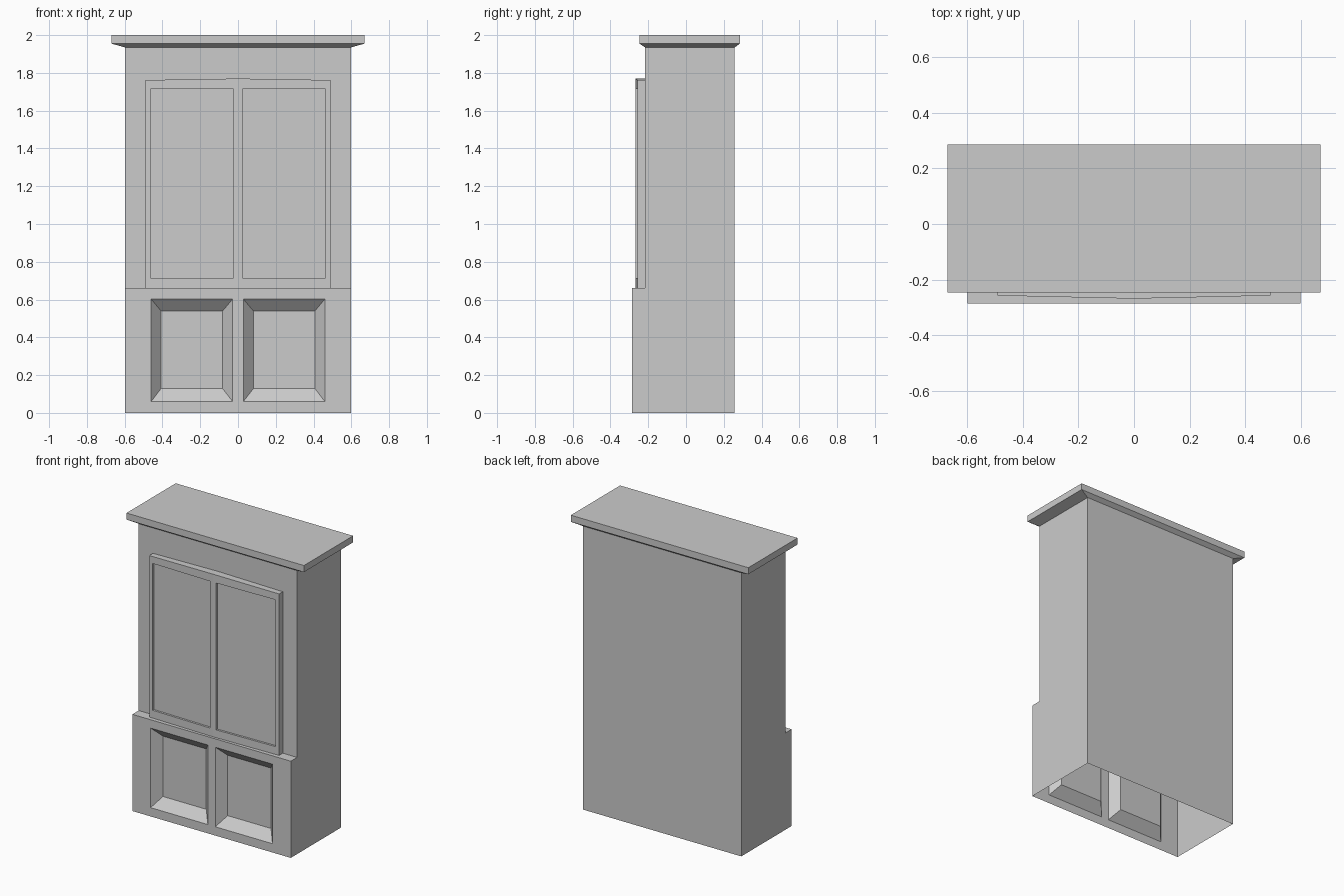
import bpy, bmesh

if "Cube" in bpy.data.objects:
    bpy.data.objects.remove(bpy.data.objects["Cube"])

BACK, UPPER, LOWER = 0.258, -0.217, -0.285   # y of back, upper front, lower front
LEDGE, TOP = 0.66, 1.935                     # z of the step and of the body top


def quad(bm, *pts):
    bm.faces.new([bm.verts.new(p) for p in pts])


def corners(x0, x1, z0, z1, y):
    """Rectangle facing the front; y is a function of x."""
    return [(x0, y(x0), z0), (x1, y(x1), z0), (x1, y(x1), z1), (x0, y(x0), z1)]


def recessed_face(bm, outer, hole, floor):
    """Face with a border, sloped or straight recess walls and a sunken floor."""
    for a, b in ((outer, hole), (hole, floor)):
        for i in range(4):
            j = (i + 1) % 4
            quad(bm, a[i], a[j], b[j], b[i])
    quad(bm, *floor)


def finish(bm, name, normals=True):
    bmesh.ops.remove_doubles(bm, verts=bm.verts, dist=0.0005)
    if normals:
        bmesh.ops.recalc_face_normals(bm, faces=bm.faces)
    mesh = bpy.data.meshes.new(name)
    bm.to_mesh(mesh)
    bm.free()
    ob = bpy.data.objects.new(name, mesh)
    bpy.context.collection.objects.link(ob)
    mirror = ob.modifiers.new("mirror", 'MIRROR')
    mirror.use_clip = True
    return ob


# Cabinet body: right half of a shell open underneath
bm = bmesh.new()
W = 0.598
quad(bm, (0, UPPER, LEDGE), (W, UPPER, LEDGE), (W, UPPER, TOP), (0, UPPER, TOP))
quad(bm, (0, LOWER, LEDGE), (W, LOWER, LEDGE), (W, UPPER, LEDGE), (0, UPPER, LEDGE))
quad(bm, (W, BACK, 0), (0, BACK, 0), (0, BACK, TOP), (W, BACK, TOP))
profile = [(LOWER, 0), (BACK, 0), (BACK, TOP), (UPPER, TOP), (UPPER, LEDGE), (LOWER, LEDGE)]
bm.faces.new([bm.verts.new((W, y, z)) for y, z in profile])
recessed_face(bm,
              corners(0, W, 0, LEDGE, lambda x: LOWER),
              corners(0.028, 0.46, 0.06, 0.603, lambda x: LOWER),
              corners(0.081, 0.408, 0.128, 0.54, lambda x: LOWER + 0.058))
finish(bm, "cabinet_body", normals=False)

# Upper doors: slightly thicker and taller towards the middle
bm = bmesh.new()
X = 0.49
front = lambda x: -0.268 + 0.011 * x / X
outer = corners(0, X, LEDGE, 1.762, front)
outer[3] = (0, front(0), 1.77)
recessed_face(bm, outer,
              corners(0.023, 0.464, 0.713, 1.715, front),
              corners(0.023, 0.464, 0.713, 1.715, lambda x: front(x) + 0.014))
rear = [(x, UPPER, z) for x, y, z in outer]
for i in range(3):
    quad(bm, outer[i], rear[i], rear[i + 1], outer[i + 1])
finish(bm, "upper_doors")

# Cornice: flared underside, straight edge and flat top
bm = bmesh.new()
rings = [[(0, f, z), (w, f, z), (w, b, z), (0, b, z)]
         for w, f, b, z in ((W, UPPER, BACK, TOP), (0.67, -0.246, 0.285, 1.955),
                            (0.67, -0.246, 0.285, 2.0))]
for a, b in zip(rings, rings[1:]):
    for i in range(3):
        quad(bm, a[i], a[i + 1], b[i + 1], b[i])
quad(bm, *rings[-1])
finish(bm, "cornice")
